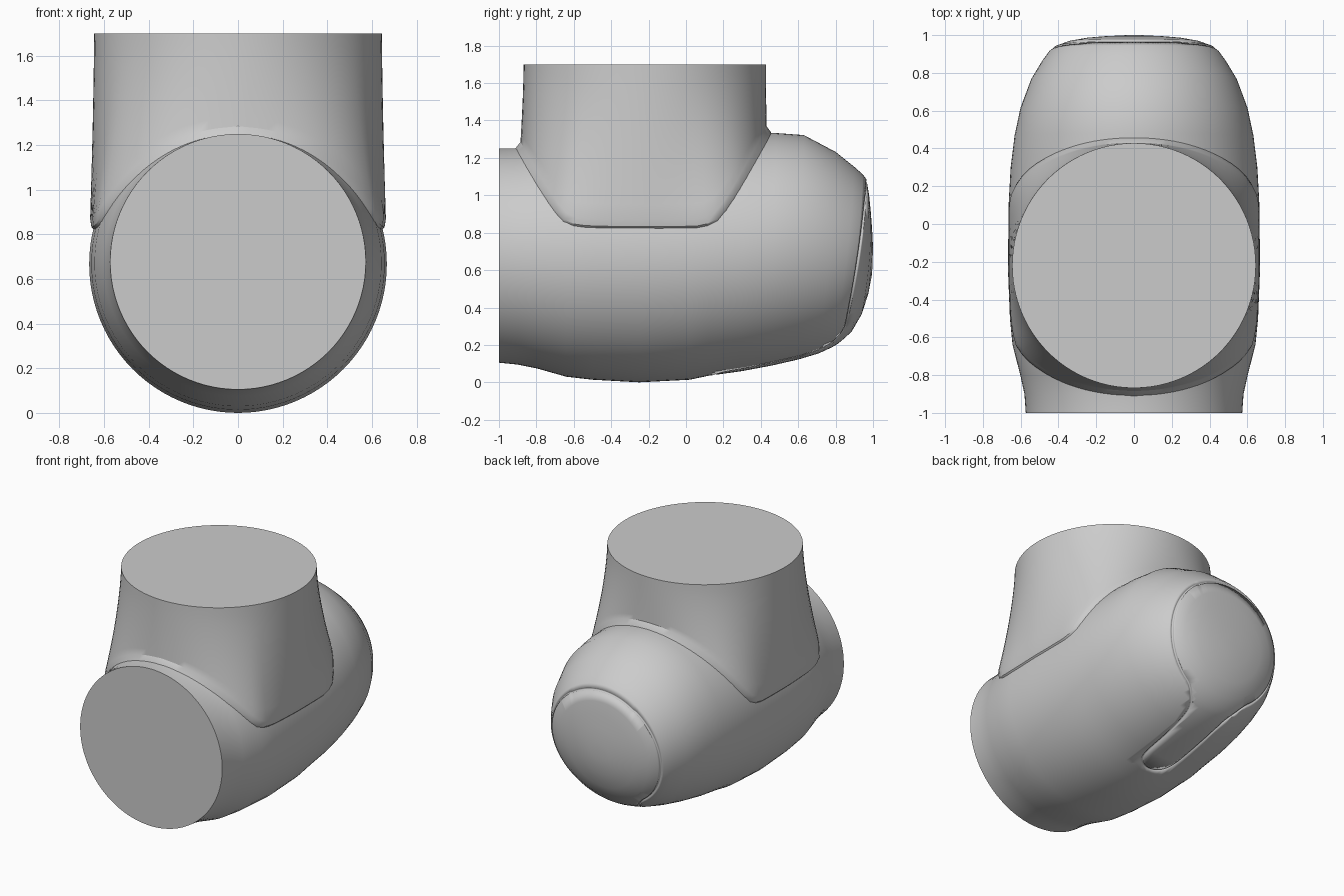
import bpy, bmesh, math
from mathutils import Vector
from mathutils.bvhtree import BVHTree

if "Cube" in bpy.data.objects:
    bpy.data.objects.remove(bpy.data.objects["Cube"])


def make_object(name, rings, caps=(True, True)):
    """Skin a list of closed rings of points."""
    bm = bmesh.new()
    loops = [[bm.verts.new(p) for p in ring] for ring in rings]
    n = len(loops[0])
    for a, b in zip(loops, loops[1:]):
        for i in range(n):
            j = (i + 1) % n
            bm.faces.new((a[i], a[j], b[j], b[i]))
    if caps[0]:
        bm.faces.new(loops[0][::-1])
    if caps[1]:
        bm.faces.new(loops[-1])
    bmesh.ops.recalc_face_normals(bm, faces=bm.faces)
    mesh = bpy.data.meshes.new(name)
    bm.to_mesh(mesh)
    bm.free()
    obj = bpy.data.objects.new(name, mesh)
    bpy.context.collection.objects.link(obj)
    return obj


def smooth(obj):
    bpy.ops.object.select_all(action='DESELECT')
    obj.select_set(True)
    bpy.context.view_layer.objects.active = obj
    bpy.ops.object.shade_smooth_by_angle(angle=math.radians(32))


def lerp_table(table, x):
    for (x0, y0), (x1, y1) in zip(table, table[1:]):
        if x <= x1:
            return y0 + (y1 - y0) * (x - x0) / (x1 - x0)
    return table[-1][1]


def chaikin(points, closed):
    out = [] if closed else [points[0]]
    pairs = list(zip(points, points[1:] + points[:1])) if closed else list(zip(points, points[1:]))
    for a, b in pairs:
        out += [a.lerp(b, 0.25), a.lerp(b, 0.75)]
    return out if closed else out + [points[-1]]


# Horizontal housing: top (y, z), bottom (y, z), half width, sideways bow
BODY = [
    (-1.0, 1.25, -1.0, .105, .573, 0), (-.9, 1.25, -.9, .095, .58, 0),
    (-.8, 1.265, -.8, .075, .602, 0), (-.64, 1.31, -.64, .03, .643, 0),
    (-.5, 1.325, -.5, .014, .657, 0), (-.25, 1.335, -.25, .0, .667, 0),
    (.02, 1.335, .02, .014, .665, 0), (.12, 1.335, .12, .035, .663, 0),
    (.3, 1.335, .3, .06, .653, 0), (.48, 1.333, .46, .09, .632, 0),
    (.63, 1.322, .6, .122, .601, 0), (.8, 1.232, .71, .155, .545, .01),
    (.9, 1.152, .78, .187, .487, .02), (.945, 1.112, .81, .205, .452, .03),
    (.965, 1.085, .835, .225, .425, .03), (.979, 1.0, .885, .27, .36, .025),
    (.988, .91, .94, .365, .27, .015), (.995, .82, .975, .475, .17, .006),
    (1.0, .72, .995, .58, .07, 0)]
N = 96
rings = []
for yt, zt, yb, zb, w, bow in BODY:
    ring = []
    for i in range(N):
        c, s = math.cos(2 * math.pi * i / N), math.sin(2 * math.pi * i / N)
        ring.append((w * c, (yt + yb) / 2 + (yt - yb) / 2 * s + bow * c * c,
                     (zt + zb) / 2 + (zt - zb) / 2 * s))
    rings.append(ring)
body = make_object("housing", rings)

# Keyhole groove: round the end cap, then a tongue along the underside
path = []
for k in range(25):
    a = math.radians(-58 + 296 * k / 24)
    z = .655 + .425 * math.sin(a)
    path.append(Vector((.425 * math.cos(a), .90 + .15 * (z - .655), z)))
left = [(.155, .78, .18), (.14, .68, .13), (.13, .5, .1), (.13, .3, .06)]
path += [Vector((-x, y, z)) for x, y, z in left]
path += [Vector((-.13 * math.cos(math.pi * k / 6), .27 - .12 * math.sin(math.pi * k / 6), .04))
         for k in range(1, 6)]
path += [Vector(p) for p in reversed(left)]
for _ in range(2):
    path = chaikin(path, True)
bm = bmesh.new()
bm.from_mesh(body.data)
tree = BVHTree.FromBMesh(bm)
path = [tree.find_nearest(p)[0] for p in path]
bm.free()
curve = bpy.data.curves.new("groove_path", 'CURVE')
curve.dimensions = '3D'
curve.bevel_depth = .009
curve.bevel_resolution = 1
spline = curve.splines.new('POLY')
spline.points.add(len(path) - 1)
for pt, p in zip(spline.points, path):
    pt.co = (*p, 1)
spline.use_cyclic_u = True
cutter = bpy.data.objects.new("groove_cutter", curve)
bpy.context.collection.objects.link(cutter)
bpy.ops.object.select_all(action='DESELECT')
cutter.select_set(True)
bpy.context.view_layer.objects.active = cutter
bpy.ops.object.convert(target='MESH')
cutter = bpy.context.view_layer.objects.active
smooth(body)
bpy.ops.object.select_all(action='DESELECT')
bpy.context.view_layer.objects.active = body
mod = body.modifiers.new("groove", 'BOOLEAN')
mod.operation = 'DIFFERENCE'
mod.solver = 'EXACT'
mod.object = cutter
bpy.ops.object.modifier_move_to_index(modifier="groove", index=0)
bpy.ops.object.modifier_apply(modifier="groove")
bpy.data.objects.remove(cutter)

# Collar lower edge in side view (y, z), wrapped onto the housing
EDGE = [(-.885, 1.285), (-.79, 1.12), (-.65, .90), (-.57, .875), (-.4, .87),
        (.0, .87), (.1, .875), (.19, .93), (.4, 1.31), (.43, 1.37)]
edge = [Vector((0, y, z)) for y, z in EDGE]
for _ in range(2):
    edge = chaikin(edge, False)
width = [((r[0] + r[2]) / 2, r[4]) for r in BODY]
mid = [((r[0] + r[2]) / 2, (r[1] + r[3]) / 2) for r in BODY]
CY = -.22
dense = []
for a, b in zip(edge, edge[1:]):
    for k in range(12):
        p = a.lerp(b, k / 12)
        p.x = math.sqrt(max(0, (lerp_table(width, p.y) + .026) ** 2 - (p.z - lerp_table(mid, p.y)) ** 2))
        dense.append((math.atan2(p.y - CY, p.x), p))
dense.append((math.pi / 2, edge[-1].copy()))
dense[0] = (-math.pi / 2, edge[0].copy())
dense.sort(key=lambda d: d[0])


def edge_at(angle):
    for (a0, p0), (a1, p1) in zip(dense, dense[1:]):
        if angle <= a1:
            return p0.lerp(p1, (angle - a0) / max(a1 - a0, 1e-9))
    return dense[-1][1].copy()


# Upright collar: rolled lip, flared wall, round flat top
columns = []
for i in range(N):
    a = -math.pi / 2 + 2 * math.pi * i / N
    mirrored = a > math.pi / 2 + 1e-6
    p = edge_at(math.pi - a if mirrored else a)
    if mirrored:
        p = Vector((-p.x, p.y, p.z))
    q = p.y - CY
    down = Vector((0, 2 * q * abs(q), -.9)).normalized()
    inward = (Vector((0, p.y, .67)) - p).normalized()
    col = [p + down * .05 + inward * .1, p + down * .052 + inward * .03, p + down * .035 + inward * .006]
    top = Vector((.645 * math.cos(a), CY + .648 * math.sin(a), 1.7))
    for k in range(11):
        t = k / 10
        v = top.lerp(p, (1 - t) ** 1.5)
        v.z = p.z + (1.7 - p.z) * t
        col.append(v)
    columns.append(col)
collar = make_object("collar", list(zip(*columns)), (False, True))
smooth(collar)
